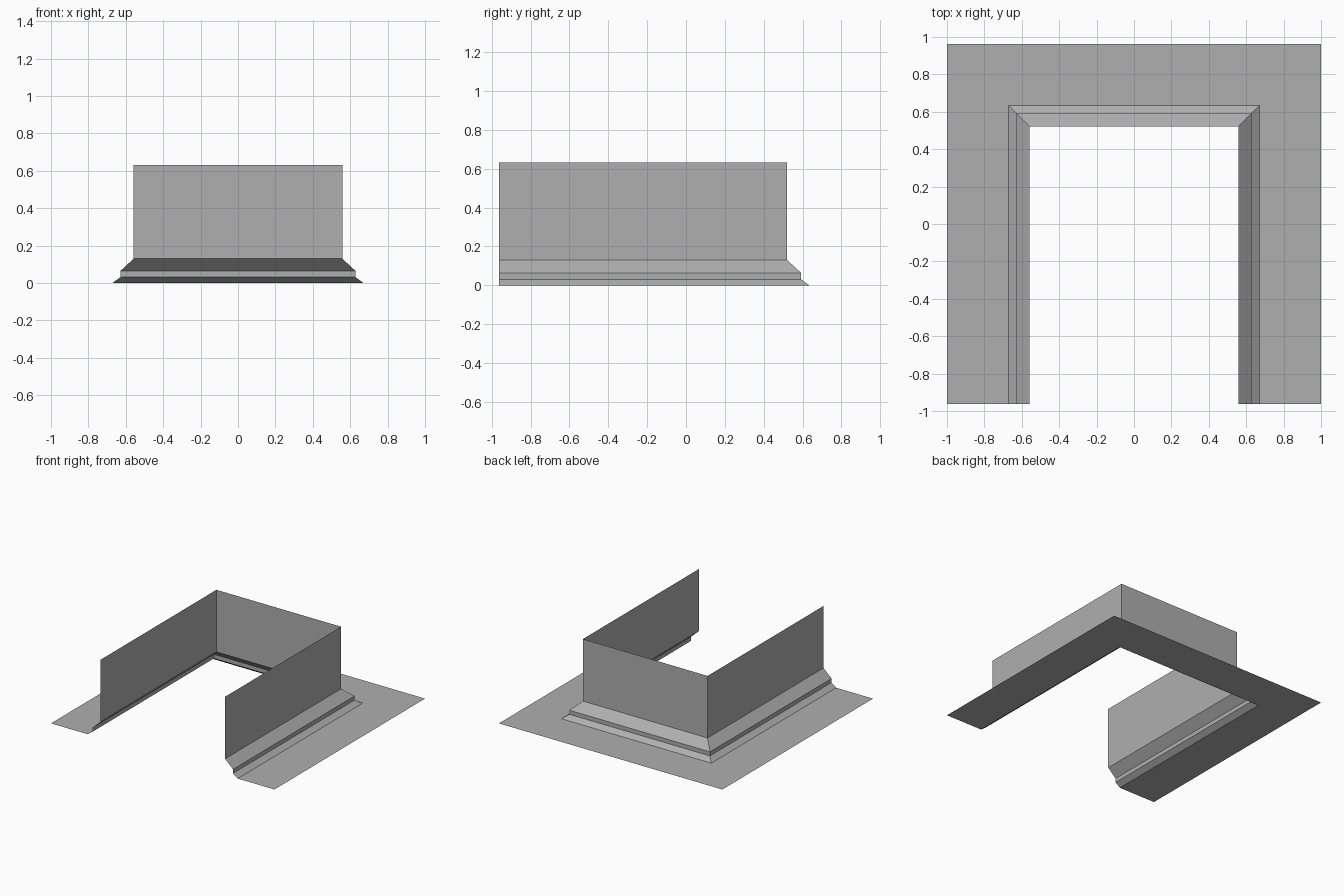
import bpy

cube = bpy.data.objects.get("Cube")
if cube:
    bpy.data.objects.remove(cube, do_unlink=True)

FRONT = -0.962      # open front edge
BACK_SHIFT = 0.037  # back run sits this much closer than the side runs

grey = bpy.data.materials.new("plain grey")
grey.use_nodes = True
colour = (0.43, 0.43, 0.43, 1)
grey.diffuse_color = colour
grey.node_tree.nodes["Principled BSDF"].inputs["Base Color"].default_value = colour


def u_sweep(name, profile):
    """Sweep an (offset, height) profile round three sides with mitred corners."""
    verts, faces = [], []
    for off, z in profile:
        back = off - BACK_SHIFT
        verts += [(-off, FRONT, z), (-off, back, z), (off, back, z), (off, FRONT, z)]
    for row in range(len(profile) - 1):
        for k in range(3):
            a = row * 4 + k
            faces.append((a, a + 1, a + 5, a + 4))
    mesh = bpy.data.meshes.new(name)
    mesh.from_pydata(verts, [], faces)
    mesh.materials.append(grey)
    mesh.update()
    obj = bpy.data.objects.new(name, mesh)
    bpy.context.collection.objects.link(obj)
    return obj


# Upright sheet, stepped skirting and flat flange
u_sweep("upright_wall", [(0.558, 0.632), (0.558, 0.13)])
u_sweep("stepped_skirting", [(0.558, 0.13), (0.629, 0.064), (0.629, 0.031), (0.671, 0)])
u_sweep("base_flange", [(0.671, 0), (1, 0)])
